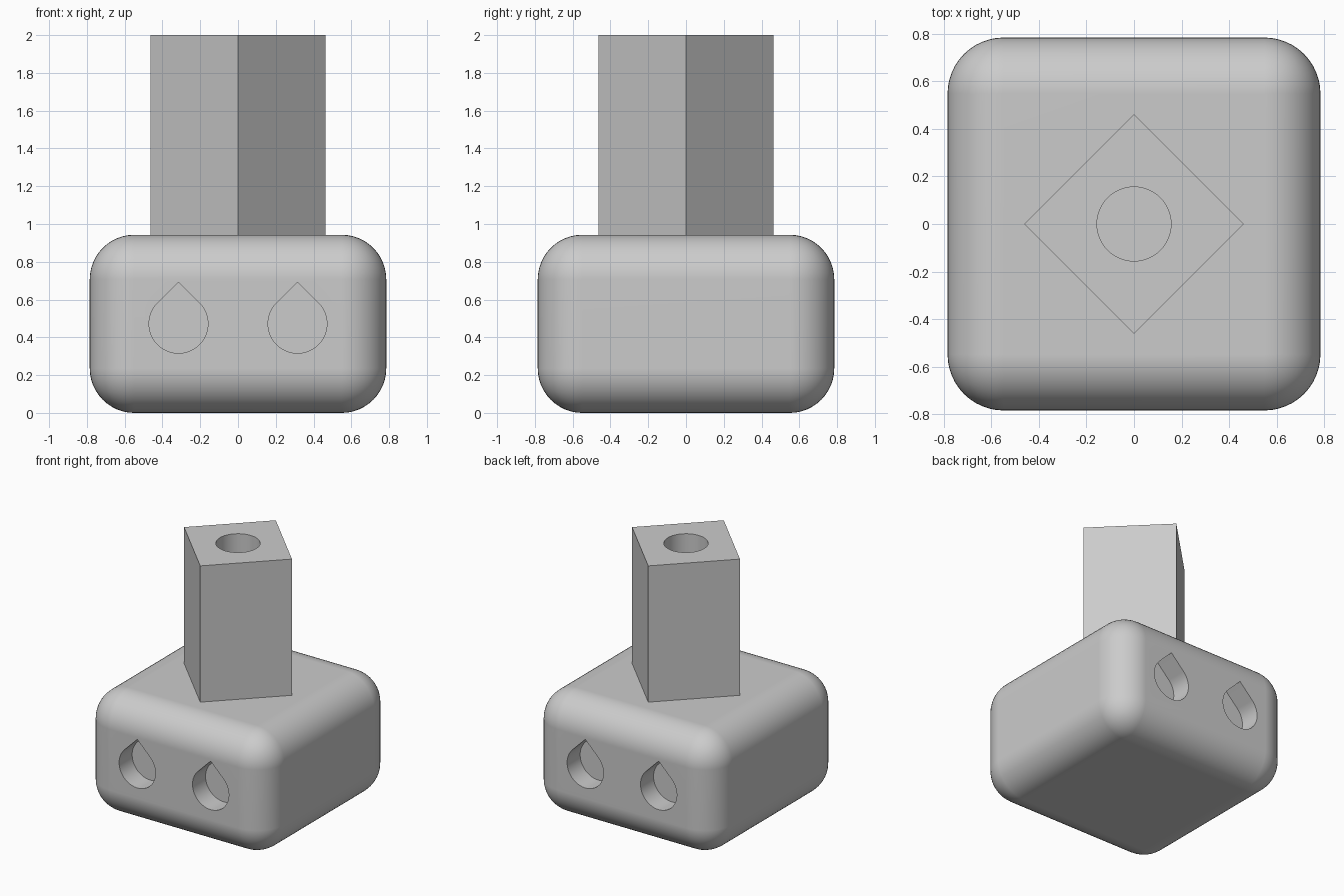
import bpy, bmesh, math
from mathutils import Vector

if "Cube" in bpy.data.objects:
    bpy.data.objects.remove(bpy.data.objects["Cube"], do_unlink=True)

HALF, BASE_H, ROUND = 0.785, 0.943, 0.236
POST_HALF_DIAG, TOP = 0.463, 2.0
HOLE_R, HOLE_X, HOLE_Z, HOLE_DEPTH = 0.156, 0.315, 0.472, 0.16
POST_HOLE_DEPTH = 0.31

grey = bpy.data.materials.new("plain_grey")
grey.use_nodes = True
colour = (0.6, 0.6, 0.6, 1)
grey.diffuse_color = colour
grey.node_tree.nodes["Principled BSDF"].inputs["Base Color"].default_value = colour


def finish(name, bm):
    """Turn a bmesh into a named grey object."""
    bmesh.ops.recalc_face_normals(bm, faces=bm.faces)
    mesh = bpy.data.meshes.new(name)
    bm.to_mesh(mesh)
    bm.free()
    mesh.materials.append(grey)
    obj = bpy.data.objects.new(name, mesh)
    bpy.context.collection.objects.link(obj)
    return obj


def prism(name, points, direction):
    """Extrude a closed outline along a direction."""
    bm = bmesh.new()
    face = bm.faces.new([bm.verts.new(p) for p in points])
    grown = bmesh.ops.extrude_face_region(bm, geom=[face])["geom"]
    verts = [g for g in grown if isinstance(g, bmesh.types.BMVert)]
    bmesh.ops.translate(bm, verts=verts, vec=direction)
    return finish(name, bm)


def activate(obj):
    bpy.ops.object.select_all(action="DESELECT")
    obj.select_set(True)
    bpy.context.view_layer.objects.active = obj


def carve(obj, cutter):
    """Subtract a cutter, then throw it away."""
    cutter.hide_render = True
    mod = obj.modifiers.new("carve", "BOOLEAN")
    mod.operation, mod.solver, mod.object = "DIFFERENCE", "EXACT", cutter
    activate(obj)
    bpy.ops.object.modifier_apply(modifier=mod.name)
    bpy.data.objects.remove(cutter, do_unlink=True)


def smooth(obj):
    activate(obj)
    bpy.ops.object.shade_smooth_by_angle(angle=math.radians(30))
    mod = obj.modifiers.new("even_normals", "WEIGHTED_NORMAL")
    mod.keep_sharp = True


# Rounded base block
bm = bmesh.new()
bmesh.ops.create_cube(bm, size=1)
bmesh.ops.scale(bm, verts=bm.verts, vec=(2 * HALF, 2 * HALF, BASE_H))
bmesh.ops.translate(bm, verts=bm.verts, vec=(0, 0, BASE_H / 2))
bmesh.ops.bevel(bm, geom=list(bm.edges), offset=ROUND, segments=12,
                profile=0.5, affect="EDGES")
base = finish("rounded_base", bm)

# Blind teardrop sockets, two in the front and two in the back
arc = [math.radians(135 + 270 * i / 36) for i in range(37)]
outline = [(HOLE_R * math.cos(a), HOLE_R * math.sin(a)) for a in arc]
outline.append((0, HOLE_R * math.sqrt(2)))
for side in (-1, 1):
    for x in (-HOLE_X, HOLE_X):
        floor_y = side * (HALF - HOLE_DEPTH)
        points = [Vector((x + u, floor_y, HOLE_Z + v)) for u, v in outline]
        carve(base, prism("socket_cutter", points, (0, side * 0.4, 0)))
smooth(base)

# Square post turned by 45 degrees, slightly sunk into the base
d = POST_HALF_DIAG
corners = [(d, 0), (0, d), (-d, 0), (0, -d)]
sink = BASE_H - 0.03
post = prism("square_post", [(x, y, sink) for x, y in corners], (0, 0, TOP - sink))

# Round blind hole in the post top
turns = [2 * math.pi * i / 48 for i in range(48)]
ring = [(HOLE_R * math.cos(a), HOLE_R * math.sin(a), TOP - POST_HOLE_DEPTH) for a in turns]
carve(post, prism("post_hole_cutter", ring, (0, 0, POST_HOLE_DEPTH + 0.2)))
smooth(post)
